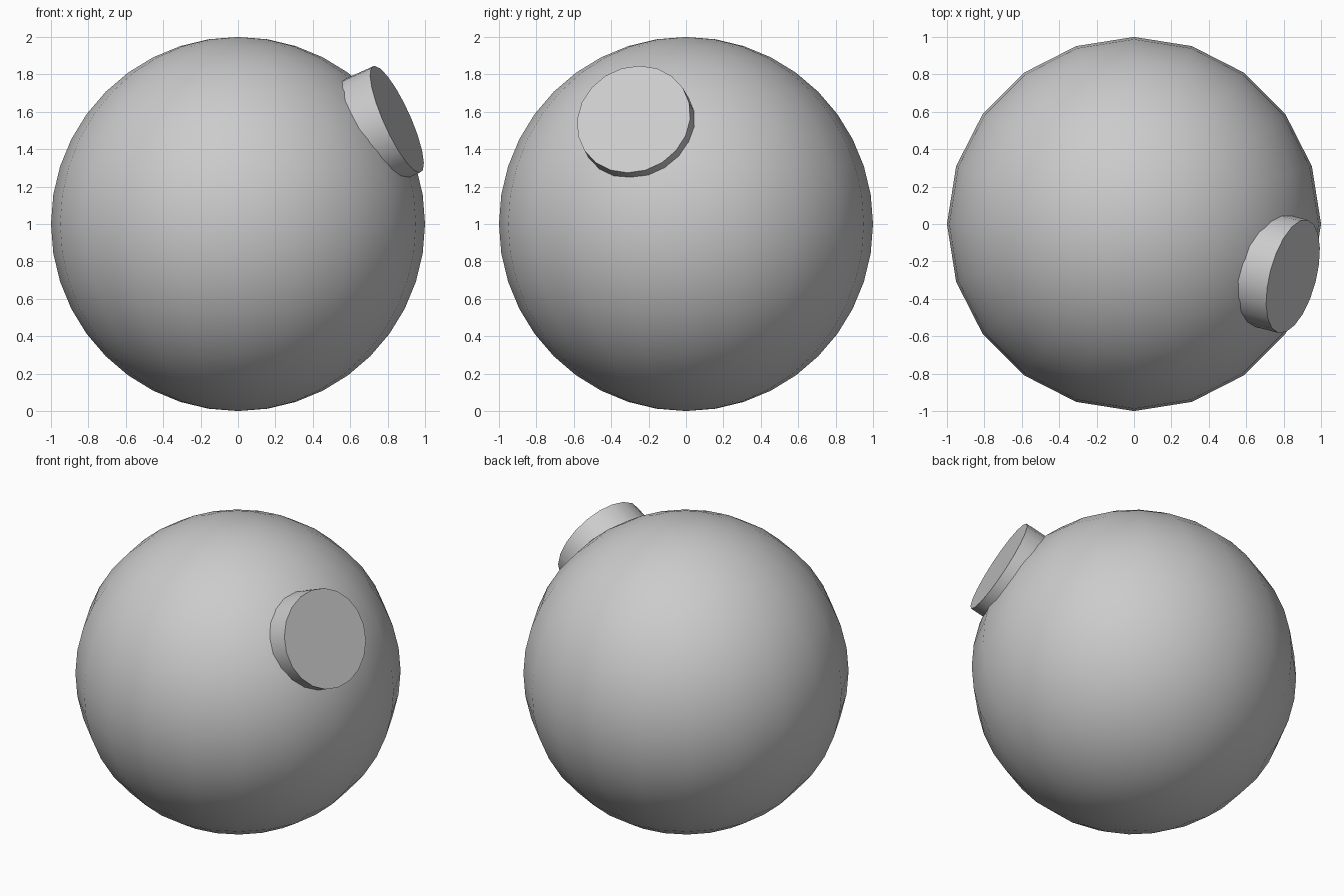
import bpy
from mathutils import Vector

if "Cube" in bpy.data.objects:
    bpy.data.objects.remove(bpy.data.objects["Cube"])

# Main ball, smooth shaded, 20 segments around
bpy.ops.mesh.primitive_uv_sphere_add(segments=20, ring_count=20, radius=1, location=(0, 0, 1))
ball = bpy.context.object
ball.name = "ball"
bpy.ops.object.shade_smooth()

# Short round stub, partly sunk into the ball
axis = Vector((1, -0.26, 0.45)).normalized()
face_centre = Vector((0.85, -0.28, 1.56))
depth = 0.4
bpy.ops.mesh.primitive_cylinder_add(vertices=20, radius=0.312, depth=depth,
                                    location=face_centre - axis * depth / 2)
stub = bpy.context.object
stub.name = "round_stub"
stub.rotation_euler = axis.to_track_quat('Z', 'Y').to_euler()
bpy.ops.object.shade_smooth_by_angle()
